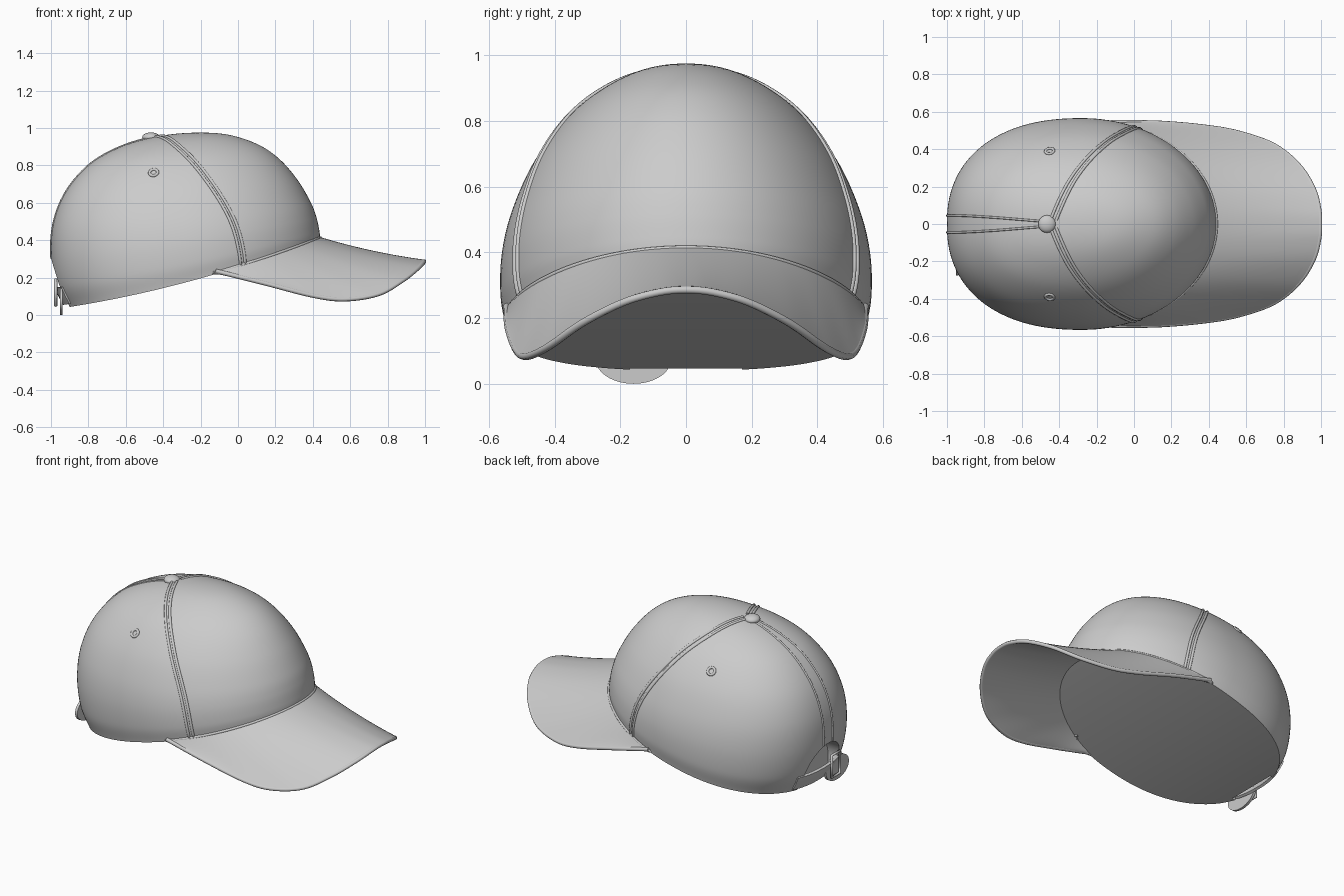
import bpy, bmesh, math
from mathutils import Vector
from mathutils.bvhtree import BVHTree

if "Cube" in bpy.data.objects:
    bpy.data.objects.remove(bpy.data.objects["Cube"])

# Crown sections from rim to apex: back x, back z, front x, front z, half width
LEVELS = [(-.92, .04, .44, .41, .548), (-.975, .16, .435, .45, .565),
          (-1.0, .33, .42, .52, .56), (-.985, .50, .39, .60, .527),
          (-.92, .66, .32, .72, .46), (-.80, .80, .22, .835, .36),
          (-.65, .89, .10, .915, .25), (-.48, .945, -.07, .967, .13),
          (-.28, .973, -.28, .973, 0), (-.07, .967, -.48, .945, -.13)]


def spline(pts, t):
    """Smooth interpolation through points, t = 0 .. len-1."""
    n = len(pts)
    i = min(int(t), n - 2)
    f = t - i
    b, c = Vector(pts[i]), Vector(pts[i + 1])
    a = Vector(pts[i - 1]) if i > 0 else 2 * b - c
    d = Vector(pts[i + 2]) if i + 2 < n else 2 * c - b
    return b + .5 * f * (c - a + f * (2 * a - 5 * b + 4 * c - d + f * (3 * (b - c) + d - a)))


def crown_point(t, ang):
    bx, bz, fx, fz, w = spline(LEVELS, t)
    c, s = math.cos(ang), math.sin(ang)
    e = 1 if c >= 0 else 2 / 2.3
    u = math.copysign(abs(c) ** e, c)
    y = w * math.copysign(abs(s) ** e, s)
    sag = .04 * (1 - t / 8) ** 2 * (1 - u * u)
    return Vector(((bx + fx) / 2 + (fx - bx) / 2 * u, y, (bz + fz) / 2 + (fz - bz) / 2 * u - sag))


def finish(name, bm):
    bmesh.ops.recalc_face_normals(bm, faces=bm.faces)
    me = bpy.data.meshes.new(name)
    bm.to_mesh(me)
    ob = bpy.data.objects.new(name, me)
    bpy.context.collection.objects.link(ob)
    return ob


def activate(ob):
    bpy.ops.object.select_all(action='DESELECT')
    ob.select_set(True)
    bpy.context.view_layer.objects.active = ob


def smooth(ob, deg=40):
    activate(ob)
    bpy.ops.object.shade_smooth_by_angle(angle=math.radians(deg))


def sheet(name, rows, thickness):
    """Grid surface with thickness."""
    bm = bmesh.new()
    g = [[bm.verts.new(p) for p in r] for r in rows]
    for r, q in zip(g, g[1:]):
        for i in range(len(r) - 1):
            bm.faces.new((r[i], r[i + 1], q[i + 1], q[i]))
    ob = finish(name, bm)
    m = ob.modifiers.new("thickness", 'SOLIDIFY')
    m.thickness, m.offset = thickness, 0
    activate(ob)
    bpy.ops.object.modifier_apply(modifier=m.name)
    smooth(ob)
    return ob


def tube(name, pts, radius, cyclic=False):
    cu = bpy.data.curves.new(name, 'CURVE')
    cu.dimensions = '3D'
    cu.bevel_depth, cu.bevel_resolution, cu.use_fill_caps = radius, 2, True
    sp = cu.splines.new('POLY')
    sp.points.add(len(pts) - 1)
    for p, q in zip(sp.points, pts):
        p.co = (*q, 1)
    sp.use_cyclic_u = cyclic
    ob = bpy.data.objects.new(name, cu)
    bpy.context.collection.objects.link(ob)
    return ob


# Crown with closed underside
N, R = 128, 64
bm = bmesh.new()
rings = [[bm.verts.new(crown_point(8 * j / R, 2 * math.pi * i / N)) for i in range(N)]
         for j in range(R)]
apex = bm.verts.new(crown_point(8, 0))
for a, b in zip(rings, rings[1:]):
    for i in range(N):
        k = (i + 1) % N
        bm.faces.new((a[i], a[k], b[k], b[i]))
for i in range(N):
    bm.faces.new((rings[-1][i], rings[-1][(i + 1) % N], apex))
for i in range(N // 2):
    ids = dict.fromkeys((i, (N - i) % N, N - i - 1, i + 1))
    bm.faces.new([rings[0][k] for k in ids])
bm.normal_update()
tree = BVHTree.FromBMesh(bm)
crown = finish("crown", bm)

# Arched opening at the back
outline = [(-.17, -.1)] + [(-.17 * math.cos(a * math.pi / 24), .13 + .17 * math.sin(a * math.pi / 24))
                           for a in range(25)] + [(.17, -.1)]
bm = bmesh.new()
f = bm.faces.new([bm.verts.new((-1.1, y, z)) for y, z in outline])
ext = bmesh.ops.extrude_face_region(bm, geom=[f])["geom"]
bmesh.ops.translate(bm, vec=(.22, 0, 0), verts=[v for v in ext if isinstance(v, bmesh.types.BMVert)])
cutter = finish("opening_cutter", bm)
cutter.hide_render = True
m = crown.modifiers.new("opening", 'BOOLEAN')
m.operation, m.object, m.solver = 'DIFFERENCE', cutter, 'EXACT'
activate(crown)
bpy.ops.object.modifier_apply(modifier=m.name)
bpy.data.objects.remove(cutter)
smooth(crown)


def project(p):
    o = Vector((-.28, 0, .4))
    hit, nor, _, _ = tree.ray_cast(o, (Vector(p) - o).normalized())
    d = (hit - o).normalized()
    return hit, nor if nor.dot(d) > 0 else -nor


# Brim: rim of the crown blended out to the curved outer edge
half = [(-.12, .545, .235), (.15, .54, .168), (.4, .517, .104), (.57, .485, .084), (.75, .42, .112),
        (.88, .315, .185), (.96, .19, .248), (.99, .08, .279), (.995, 0, .286)]
edge = half + [(x, -y, z) for x, y, z in half[-2::-1]]
cols = 96
rows = []
for r in range(15):
    f = r / 14
    row = []
    for i in range(cols + 1):
        k = i / cols
        inner = crown_point(.05, math.radians(80 - 160 * k)) + Vector((-.02, 0, .0))
        p = inner.lerp(spline(edge, 16 * k), f)
        p.z -= .05 * f * (1 - f) * math.sin(math.pi * k)
        row.append(p)
    rows.append(row)
sheet("brim", rows, .02)
tube("brim_edge_piping", rows[-1], .012)
tube("brim_seam", [crown_point(.06, math.radians(80 - 160 * i / 60)) for i in range(61)], .009)

# Raised seams on both sides of the front panel
path = [(.04, .52, .25), (-.03, .5, .5), (-.17, .42, .74), (-.32, .25, .9), (-.43, .02, .95)]
for side, s in (("left", 1), ("right", -1)):
    for n, dx in enumerate((-.016, .016)):
        pts = [spline(path, 4 * i / 48) for i in range(49)]
        tube(f"front_seam_{side}_{n + 1}", [project((x + dx, s * y, z))[0] for x, y, z in pts], .008)

# Back seam pair from button to opening
back = [(-.5, .015, .94), (-.75, .035, .83), (-.93, .045, .64), (-1.0, .045, .4), (-1.0, .045, .3)]
for side, s in (("left", 1), ("right", -1)):
    pts = [spline(back, 4 * i / 32) for i in range(33)]
    tube(f"back_seam_{side}", [project((x, s * y, z))[0] for x, y, z in pts], .006)

# Eyelets
for side, s in (("left", 1), ("right", -1)):
    hit, nor = project((-.46, s * .41, .78))
    bpy.ops.mesh.primitive_torus_add(major_radius=.022, minor_radius=.008, major_segments=24,
                                     minor_segments=8, location=hit,
                                     rotation=nor.to_track_quat('Z', 'Y').to_euler())
    bpy.context.object.name = f"eyelet_{side}"
    smooth(bpy.context.object, 60)

# Top button
bpy.ops.mesh.primitive_uv_sphere_add(segments=32, ring_count=16, radius=1, location=(-.465, 0, .95))
button = bpy.context.object
button.name = "top_button"
button.scale = (.047, .047, .026)
smooth(button, 60)

# Adjuster strap across the opening, buckle and hanging tongue
sheet("adjuster_strap", [[crown_point(.15 + .75 * j / 6, math.pi - .34 + .68 * i / 24)
                          for i in range(25)] for j in range(7)], .016)
frame = [(-.975, -.07, .05), (-.975, -.07, .19), (-.975, -.15, .19), (-.975, -.15, .05)]
tube("buckle", frame, .009, True)
bpy.ops.mesh.primitive_cylinder_add(vertices=48, radius=1, depth=1, location=(-.945, -.16, .075),
                                    rotation=(0, math.pi / 2, 0))
tongue = bpy.context.object
tongue.name = "strap_tongue"
tongue.scale = (.075, .115, .016)
smooth(tongue)
